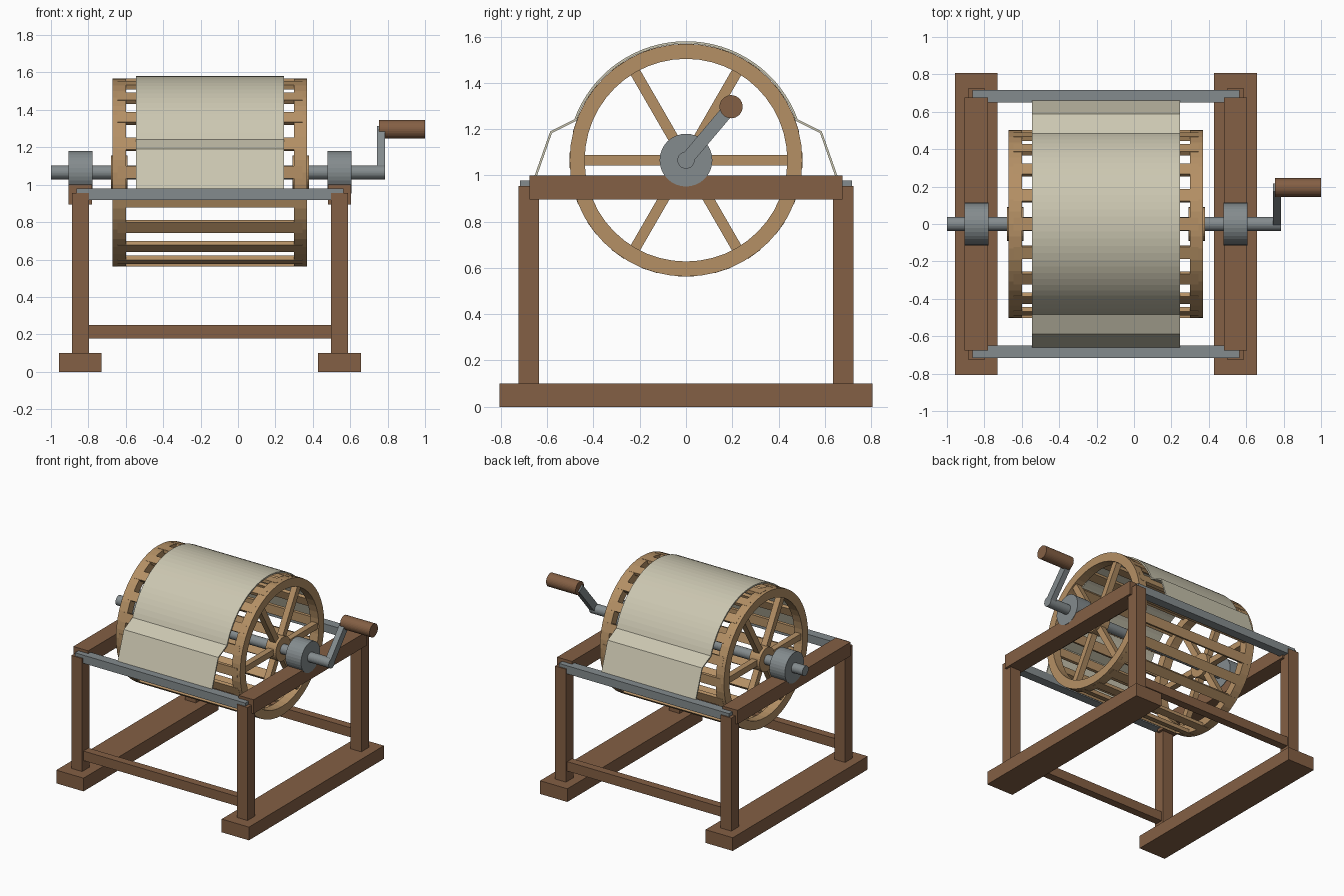
import bpy, bmesh
from math import pi, sin, cos, atan2, hypot, radians
from mathutils import Matrix, Vector

if "Cube" in bpy.data.objects:
    bpy.data.objects.remove(bpy.data.objects["Cube"])

CX, CZ = -0.15, 1.066          # frame centre in x, axle height


def material(name, rgb):
    m = bpy.data.materials.new(name)
    m.diffuse_color = (*rgb, 1)
    m.use_nodes = True
    m.node_tree.nodes["Principled BSDF"].inputs["Base Color"].default_value = m.diffuse_color
    return m


DARK = material("dark_wood", (0.23, 0.115, 0.058))
LIGHT = material("light_wood", (0.46, 0.28, 0.13))
CLOTH = material("cloth", (0.60, 0.57, 0.44))
STEEL = material("steel", (0.23, 0.26, 0.27))


def finish(name, bm, mat):
    bmesh.ops.recalc_face_normals(bm, faces=bm.faces)
    me = bpy.data.meshes.new(name)
    bm.to_mesh(me)
    bm.free()
    me.materials.append(mat)
    ob = bpy.data.objects.new(name, me)
    bpy.context.collection.objects.link(ob)
    return ob


def add_box(bm, lo, hi, m=Matrix()):
    lo, hi = Vector(lo), Vector(hi)
    bmesh.ops.create_cube(bm, size=1, matrix=m @ Matrix.Translation((lo + hi) / 2)
                          @ Matrix.Diagonal((*(hi - lo), 1)))


def box(name, lo, hi, mat):
    bm = bmesh.new()
    add_box(bm, lo, hi)
    return finish(name, bm, mat)


def rod(name, x0, x1, r, mat, y=0, z=CZ, n=32):
    bm = bmesh.new()
    bmesh.ops.create_cone(bm, cap_ends=True, segments=n, radius1=r, radius2=r, depth=x1 - x0,
                          matrix=Matrix.Translation(((x0 + x1) / 2, y, z)) @ Matrix.Rotation(pi / 2, 4, 'Y'))
    return finish(name, bm, mat)


def about_axle(a, x=0):
    return Matrix.Translation((x, 0, CZ)) @ Matrix.Rotation(a, 4, 'X')


# Two side frames: foot, posts, top rail, bearing
for side, s in (("left", -1), ("right", 1)):
    x = CX + s * 0.6925
    box(side + "_foot", (x - 0.114, -0.807, 0), (x + 0.114, 0.807, 0.1), DARK)
    box(side + "_top_rail", (x - 0.0625, -0.677, 0.895), (x + 0.0625, 0.677, 1.0), DARK)
    for end, e in (("front", -1), ("back", 1)):
        box(f"{side}_{end}_post", (x - 0.045, e * 0.68 - 0.045, 0.1),
            (x + 0.045, e * 0.68 + 0.045, 0.955), DARK)
    rod(side + "_bearing", x - 0.065, x + 0.065, 0.114, STEEL)

# Stretchers and cloth bars at front and back
for end, e in (("front", -1), ("back", 1)):
    box(end + "_stretcher", (CX - 0.66, e * 0.68 - 0.03, 0.178),
        (CX + 0.66, e * 0.68 + 0.03, 0.25), DARK)
    box(end + "_cloth_bar", (CX - 0.713, e * 0.683 - 0.034, 0.918),
        (CX + 0.713, e * 0.683 + 0.034, 0.979), STEEL)

# Axle and crank
rod("axle", -1.0, 0.785, 0.037, STEEL)
hy, hz = 0.195, 0.231
bm = bmesh.new()
add_box(bm, (0.742, 0, -0.028), (0.785, hypot(hy, hz), 0.028), about_axle(atan2(hz, hy)))
finish("crank_arm", bm, STEEL)
rod("crank_handle", 0.753, 1.0, 0.05, DARK, hy, CZ + hz)

# Spoked wheels: ring, hub, six spokes
N = 48
for side, s in (("left", -1), ("right", 1)):
    x = CX + s * 0.485
    bm = bmesh.new()
    loops = [[bm.verts.new((x + dx, r * cos(2 * pi * i / N), CZ + r * sin(2 * pi * i / N)))
              for i in range(N)]
             for dx, r in ((-0.035, 0.503), (0.035, 0.503), (0.035, 0.438), (-0.035, 0.438))]
    for k in range(4):
        a, b = loops[k], loops[(k + 1) % 4]
        for i in range(N):
            j = (i + 1) % N
            bm.faces.new((a[i], a[j], b[j], b[i]))
    finish(side + "_wheel_rim", bm, LIGHT)
    rod(side + "_wheel_hub", x - 0.044, x + 0.044, 0.09, LIGHT)
    bm = bmesh.new()
    for i in range(6):
        add_box(bm, (-0.023, 0.05, -0.023), (0.023, 0.45, 0.023), about_axle(i * pi / 3, x))
    finish(side + "_wheel_spokes", bm, LIGHT)

# Drum slats
bm = bmesh.new()
for i in range(20):
    add_box(bm, (-0.495, 0.478, -0.034), (0.495, 0.503, 0.034), about_axle(i * pi / 10, CX))
finish("drum_slats", bm, LIGHT)

# Cloth draped over the drum and tied to the bars
a0, n, r = radians(20), 32, 0.514
tail = [(0.670, 0.955), (0.587, 1.19)]
path = tail + [(r * cos(a), CZ + r * sin(a)) for a in (a0 + (pi - 2 * a0) * i / n for i in range(n + 1))]
path += [(-y, z) for y, z in reversed(tail)]
bm = bmesh.new()
rows = [[bm.verts.new((x, y, z)) for x in (CX - 0.395, CX + 0.395)] for y, z in path]
for p, q in zip(rows, rows[1:]):
    bm.faces.new((p[0], p[1], q[1], q[0]))
cloth = finish("cloth", bm, CLOTH)
if cloth.data.polygons[n // 2 + 2].normal.z < 0:
    cloth.data.flip_normals()
mod = cloth.modifiers.new("thickness", 'SOLIDIFY')
mod.thickness = 0.01
mod.offset = -1
